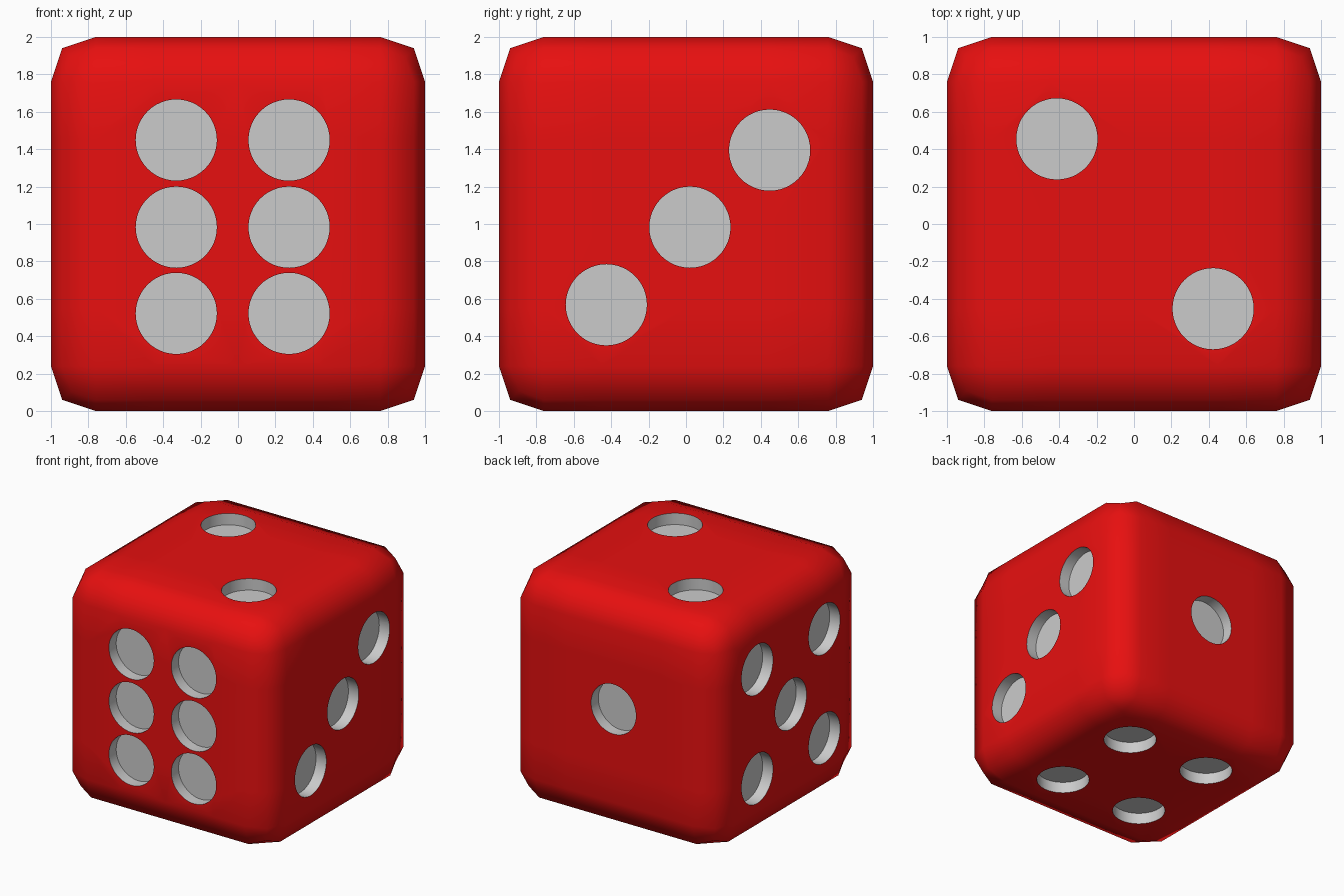
import bpy, bmesh
from mathutils import Vector, Matrix

if "Cube" in bpy.data.objects:
    bpy.data.objects.remove(bpy.data.objects["Cube"])

RADIUS, DEPTH, LOOP = 0.217, 0.10, 0.52


def material(name, color):
    m = bpy.data.materials.new(name)
    m.diffuse_color = color
    m.use_nodes = True
    m.node_tree.nodes["Principled BSDF"].inputs["Base Color"].default_value = m.diffuse_color
    return m


MATERIALS = [material("red", (0.8, 0.005, 0.005, 1)), material("grey", (0.8, 0.8, 0.8, 1))]


def make_object(name, bm):
    mesh = bpy.data.meshes.new(name)
    bm.to_mesh(mesh)
    bm.free()
    for m in MATERIALS:
        mesh.materials.append(m)
    ob = bpy.data.objects.new(name, mesh)
    bpy.context.collection.objects.link(ob)
    ob.location.z = 1
    return ob


# Body: cube with support loops, softened by one subdivision
bm = bmesh.new()
bmesh.ops.create_cube(bm, size=2)
bmesh.ops.subdivide_edges(bm, edges=bm.edges[:], cuts=2, use_grid_fill=True)
for v in bm.verts:
    v.co = [c if abs(c) > 0.9 else (LOOP if c > 0 else -LOOP) for c in v.co]
body = make_object("dice_body", bm)

# Pips: outward normal and pip centres (measured from the middle of the die)
pips = {
    (0, -1, 0): [(x, -1, z) for x in (-0.33, 0.273) for z in (0.449, -0.017, -0.478)],
    (1, 0, 0): [(1, -0.426, -0.432), (1, 0.021, -0.017), (1, 0.447, 0.395)],
    (0, 0, 1): [(-0.412, 0.455, 1), (0.423, -0.453, 1)],
    (0, 1, 0): [(0, 1, 0.057)],
    (-1, 0, 0): [(-1, y, z) for y in (0.445, -0.481) for z in (0.46, -0.493)]
                + [(-1, -0.018, -0.02)],
    (0, 0, -1): [(0.414, 0.443, -1), (0.414, -0.425, -1),
                 (-0.40, 0.453, -1), (-0.40, -0.415, -1)],
}
bm = bmesh.new()
for normal, centres in pips.items():
    turn = Vector(normal).to_track_quat('Z', 'Y').to_matrix().to_4x4()
    for centre in centres:
        bmesh.ops.create_cone(bm, cap_ends=True, segments=48, radius1=RADIUS,
                              radius2=RADIUS, depth=2 * DEPTH,
                              matrix=Matrix.Translation(centre) @ turn)
for f in bm.faces:
    f.material_index = 1
cutter = make_object("pip_cutter", bm)
cutter.hide_render = True

# Round the body, then sink the pips
sub = body.modifiers.new("round", 'SUBSURF')
sub.levels = sub.render_levels = 1
sub.use_limit_surface = False
cut = body.modifiers.new("pips", 'BOOLEAN')
cut.operation = 'DIFFERENCE'
cut.solver = 'EXACT'
cut.object = cutter

bpy.context.view_layer.update()
bpy.context.view_layer.objects.active = body
body.select_set(True)
cutter.select_set(False)
for name in ("round", "pips"):
    bpy.ops.object.modifier_apply(modifier=name)
bpy.data.objects.remove(cutter)
bpy.ops.object.shade_smooth_by_angle(angle=1.05)
